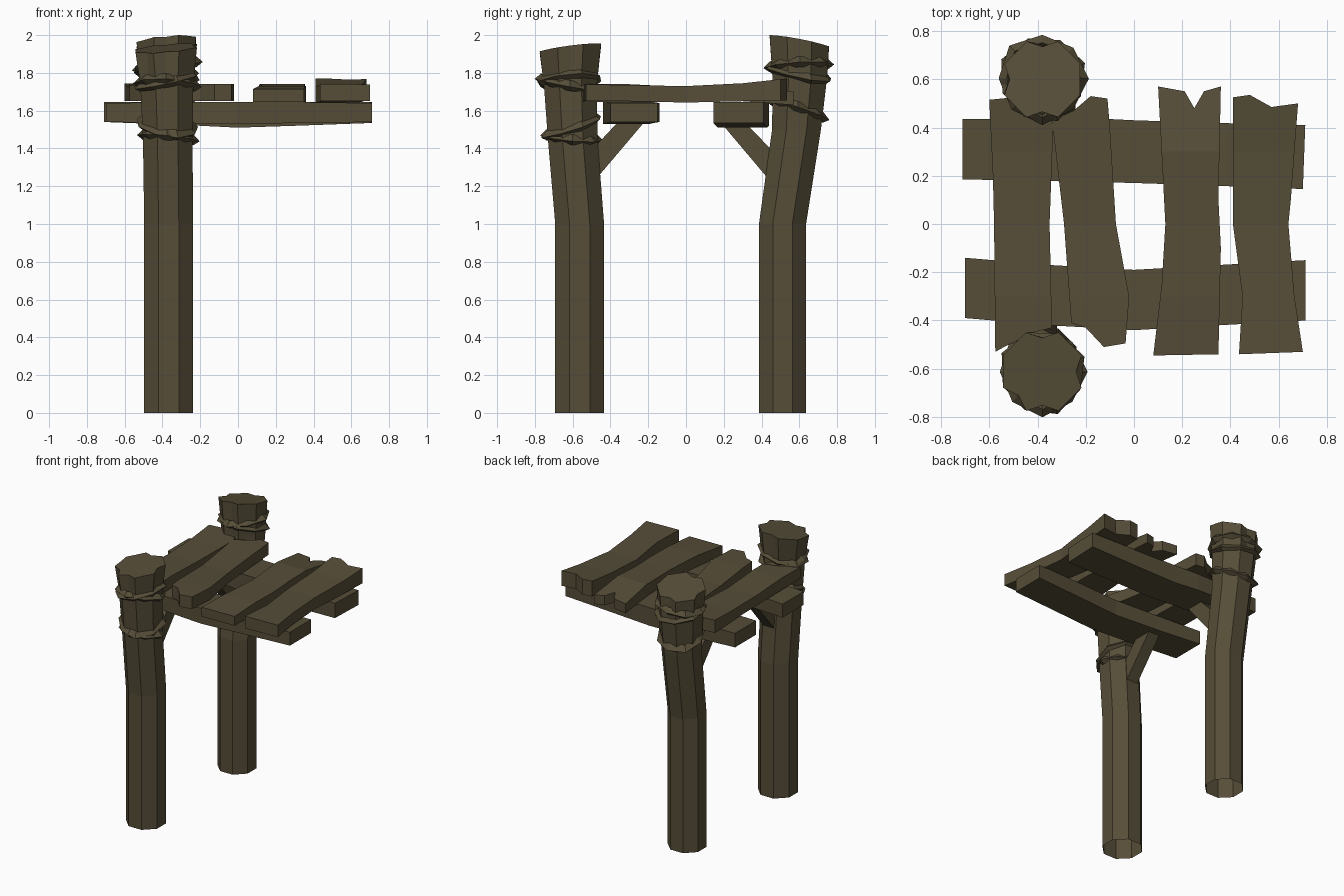
import bpy, bmesh, math
from mathutils import Vector

if "Cube" in bpy.data.objects:
    bpy.data.objects.remove(bpy.data.objects["Cube"])

wood = bpy.data.materials.new("weathered dark wood")
wood.diffuse_color = (0.093, 0.075, 0.040, 1)
wood.use_nodes = True
wood.node_tree.nodes["Principled BSDF"].inputs["Base Color"].default_value = wood.diffuse_color


def finish(bm, name):
    bmesh.ops.recalc_face_normals(bm, faces=bm.faces)
    me = bpy.data.meshes.new(name)
    bm.to_mesh(me)
    bm.free()
    me.materials.append(wood)
    ob = bpy.data.objects.new(name, me)
    bpy.context.collection.objects.link(ob)
    return ob


def lerp(table, t):
    """Piecewise linear lookup in (t, value) pairs."""
    for (a, va), (b, vb) in zip(table, table[1:]):
        if t <= b:
            return va + (vb - va) * max(0, (t - a) / (b - a))
    return table[-1][1]


def skin(bm, rings, closed=False):
    """Join rings of points with quads."""
    rs = [[bm.verts.new(p) for p in r] for r in rings]
    n = len(rs[0])
    pairs = list(zip(rs, rs[1:])) + ([(rs[-1], rs[0])] if closed else [])
    for a, b in pairs:
        for i in range(n):
            j = (i + 1) % n
            bm.faces.new((a[i], a[j], b[j], b[i]))
    return rs


def post(name, stations, slope, notches):
    """Bent octagonal post, open below, flared notched head."""
    rings = []
    for k, (z, cx, cy, r) in enumerate(stations):
        top = k == len(stations) - 1
        ring = []
        for i in range(16):
            a = math.radians(22.5 * (i + 1))
            rr = r * (1 if i % 2 == 0 else math.cos(math.pi / 8))
            if top and i in notches:
                rr *= 0.86
            y = rr * math.sin(a)
            dz = (slope * y + 0.015 * math.cos(a)) if top else 0
            ring.append((cx + rr * math.cos(a), cy + y, z + dz))
        rings.append(ring)
    bm = bmesh.new()
    rs = skin(bm, rings)
    bm.faces.new(rs[-1])
    finish(bm, name)


def rope(name, c, r, sx, sy, phase=0.0):
    """Tilted eight-sided rope loop with a diamond section."""
    rings = []
    for i in range(8):
        a = math.radians(45 * i + phase)
        w = r + (0.008 if i % 3 == 0 else -0.004)
        ring = []
        for dr, dz in ((0.02, -0.005), (-0.012, 0.028), (-0.035, 0), (-0.012, -0.028)):
            x, y = (w + dr) * math.cos(a), (w + dr) * math.sin(a)
            ring.append((c[0] + x, c[1] + y, c[2] + dz + sx * x + sy * y))
        rings.append(ring)
    bm = bmesh.new()
    skin(bm, rings, True)
    finish(bm, name)


def plank(name, outline, bottom, top):
    """Extruded outline, cut across, then warped along y."""
    bm = bmesh.new()
    f = bm.faces.new([bm.verts.new((x, y, 0)) for x, y in outline])
    ext = bmesh.ops.extrude_face_region(bm, geom=[f])
    for v in ext["geom"]:
        if isinstance(v, bmesh.types.BMVert):
            v.co.z = 1
    for y in (-0.3, 0.0, 0.3):
        bmesh.ops.bisect_plane(bm, geom=bm.verts[:] + bm.edges[:] + bm.faces[:],
                               plane_co=(0, y, 0), plane_no=(0, 1, 0))
    for v in bm.verts:
        v.co.z = lerp(top if v.co.z > 0.5 else bottom, v.co.y)
    finish(bm, name)


def beam(name, rows):
    """Box beam through (x, y0, y1, z0, z1) stations."""
    bm = bmesh.new()
    rs = skin(bm, [[(x, a, lo), (x + s, b, lo), (x + s, b, hi), (x, a, hi)]
                   for x, s, a, b, lo, hi in rows])
    bm.faces.new(rs[0])
    bm.faces.new(rs[-1])
    finish(bm, name)


def brace(name, profile, x0, x1):
    bm = bmesh.new()
    rs = skin(bm, [[(x, y, z) for y, z in profile] for x in (x0, x1)])
    bm.faces.new(rs[0])
    bm.faces.new(rs[1])
    finish(bm, name)


# posts
post("front_post", [(0, -.367, -.563, .140), (1, -.367, -.563, .140), (1.45, -.372, -.60, .142),
                    (1.74, -.377, -.612, .152), (1.93, -.38, -.612, .176)], 0.13, (3, 9, 11, 15))
post("back_post", [(0, -.367, .511, .135), (1, -.367, .511, .135), (1.5, -.372, .585, .140),
                   (1.76, -.377, .602, .155), (1.965, -.38, .60, .170)], -0.19, (3, 7, 11))

# rope lashings
rope("front_rope_upper", (-.38, -.613, 1.74), .160, -0.05, -0.18)
rope("front_rope_upper_cross", (-.38, -.613, 1.76), .158, 0.22, 0.08, 20)
rope("front_rope_lower", (-.375, -.60, 1.46), .144, -0.10, -0.08)
rope("front_rope_lower_cross", (-.375, -.603, 1.52), .146, -0.12, 0.32, 20)
rope("back_rope_upper", (-.38, .603, 1.84), .165, 0.12, 0.05)
rope("back_rope_upper_cross", (-.38, .603, 1.80), .160, -0.12, -0.2, 20)
rope("back_rope_lower", (-.375, .593, 1.61), .150, 0.08, -0.33)

# carrying beams
beam("front_beam", [(-.70, -.0, -.39, -.14, 1.54, 1.64), (-.35, 0, -.42, -.17, 1.535, 1.645),
                    (0, 0, -.44, -.19, 1.53, 1.645), (.35, 0, -.42, -.17, 1.535, 1.645),
                    (.71, 0, -.40, -.15, 1.54, 1.64)])
beam("back_beam", [(-.71, .0, .185, .435, 1.54, 1.645), (-.2, 0, .175, .44, 1.52, 1.645),
                   (0, 0, .17, .43, 1.51, 1.645), (.3, 0, .16, .42, 1.52, 1.645),
                   (.70, .01, .145, .41, 1.535, 1.645)])

# braces under the beams
brace("front_brace", [(-.50, 1.21), (-.22, 1.54), (-.36, 1.54), (-.50, 1.39)], -.41, -.32)
brace("back_brace", [(.46, 1.21), (.19, 1.53), (.32, 1.53), (.46, 1.385)], -.41, -.32)

# deck planks
flat = [(-.55, 1.65), (.6, 1.65)]
plank("plank_1", [(-.60, .515), (-.585, .2), (-.58, 0), (-.575, -.53), (-.53, -.505), (-.42, -.45),
                  (-.34, -.43), (-.35, 0), (-.335, .4), (-.35, .47), (-.45, .53)],
      flat, [(-.53, 1.735), (-.3, 1.74), (0, 1.725), (.3, 1.73), (.53, 1.745)])
plank("plank_2", [(-.34, .43), (-.25, .47), (-.18, .53), (-.11, .52), (-.10, .4), (-.075, 0),
                  (-.02, -.3), (-.035, -.495), (-.125, -.51), (-.2, -.43), (-.26, -.41), (-.29, 0)],
      flat, [(-.51, 1.74), (-.3, 1.74), (0, 1.725), (.3, 1.735), (.53, 1.74)])
plank("plank_3", [(.10, .57), (.21, .55), (.25, .48), (.29, .55), (.36, .57), (.35, .1), (.36, -.1),
                  (.35, -.54), (.08, -.545), (.115, -.25), (.13, 0)],
      [(-.55, 1.645), (.3, 1.65), (.57, 1.63)],
      [(-.54, 1.715), (-.3, 1.73), (0, 1.73), (.3, 1.74), (.57, 1.70)])
plank("plank_4", [(.41, .525), (.48, .535), (.57, .485), (.68, .50), (.65, .1), (.64, 0),
                  (.665, -.3), (.70, -.53), (.435, -.54), (.45, -.3), (.41, 0)],
      [(-.54, 1.65), (-.3, 1.65), (0, 1.643), (.3, 1.65), (.53, 1.655)],
      [(-.54, 1.74), (-.3, 1.735), (0, 1.73), (.3, 1.745), (.53, 1.77)])
